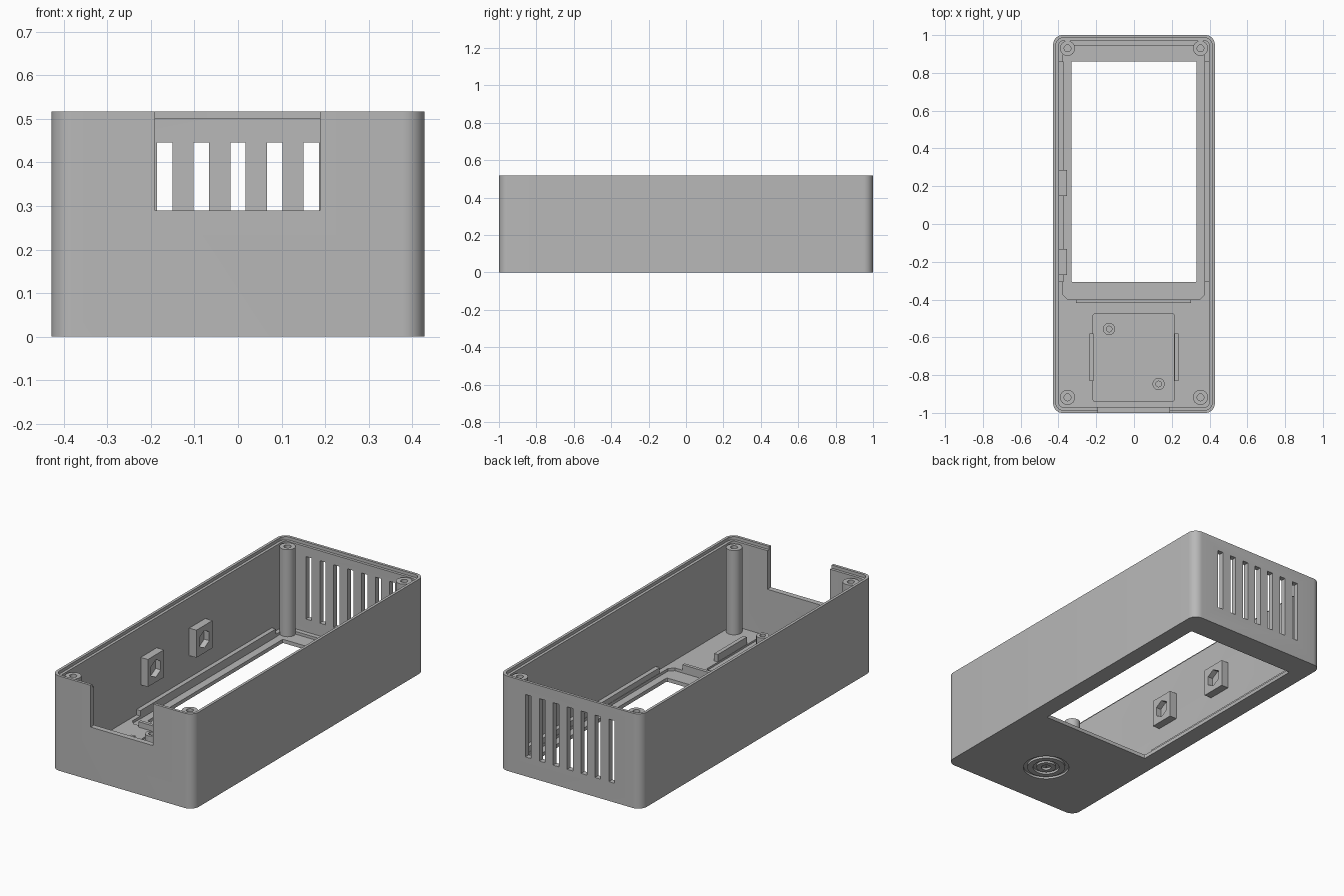
import bpy, bmesh
from math import sin, cos, pi, radians
from mathutils import Matrix

if "Cube" in bpy.data.objects:
    bpy.data.objects.remove(bpy.data.objects["Cube"], do_unlink=True)

HX, HY, HZ = 0.428, 1.0, 0.517
WALL, LIP, FLOOR = 0.03, 0.015, 0.035

# One plain grey plastic
grey = bpy.data.materials.new("grey_plastic")
grey.use_nodes = True
colour = (0.48, 0.48, 0.48, 1)
grey.diffuse_color = colour
grey.node_tree.nodes["Principled BSDF"].inputs["Base Color"].default_value = colour


def finish(name, bm):
    bmesh.ops.recalc_face_normals(bm, faces=bm.faces)
    mesh = bpy.data.meshes.new(name)
    bm.to_mesh(mesh)
    bm.free()
    mesh.materials.append(grey)
    obj = bpy.data.objects.new(name, mesh)
    bpy.context.collection.objects.link(obj)
    return obj


def prism(name, outline, z0, z1, matrix=None):
    """Extrude a 2D outline upwards."""
    bm = bmesh.new()
    face = bm.faces.new([bm.verts.new((x, y, z0)) for x, y in outline])
    top = bmesh.ops.extrude_face_region(bm, geom=[face])["geom"]
    verts = [v for v in top if isinstance(v, bmesh.types.BMVert)]
    bmesh.ops.translate(bm, verts=verts, vec=(0, 0, z1 - z0))
    if matrix:
        bm.transform(matrix)
    return finish(name, bm)


def rounded(x0, x1, y0, y1, r, steps=8):
    corners = [(x1 - r, y1 - r), (x0 + r, y1 - r), (x0 + r, y0 + r), (x1 - r, y0 + r)]
    return [(cx + r * cos((i + k / steps) * pi / 2), cy + r * sin((i + k / steps) * pi / 2))
            for i, (cx, cy) in enumerate(corners) for k in range(steps + 1)]


def box(name, x0, x1, y0, y1, z0, z1):
    return prism(name, [(x0, y0), (x1, y0), (x1, y1), (x0, y1)], z0, z1)


def ngon(r, n):
    return [(r * cos(2 * pi * i / n), r * sin(2 * pi * i / n)) for i in range(n)]


def lathe(name, profile, x, y, steps=32):
    """Spin a closed radius/height profile about a vertical axis."""
    bm = bmesh.new()
    verts = [bm.verts.new((r, 0, z)) for r, z in profile]
    edges = [bm.edges.new((a, b)) for a, b in zip(verts, verts[1:] + verts[:1])]
    bmesh.ops.spin(bm, geom=verts + edges, cent=(0, 0, 0), axis=(0, 0, 1),
                   angle=2 * pi, steps=steps, use_merge=True)
    bmesh.ops.remove_doubles(bm, verts=bm.verts, dist=1e-5)
    bmesh.ops.translate(bm, verts=bm.verts, vec=(x, y, 0))
    return finish(name, bm)


def tube(name, x, y, r, hole, z0, z1, depth):
    return lathe(name, [(r, z0), (r, z1), (hole, z1), (hole, z1 - depth),
                        (0.001, z1 - depth), (0.001, z0)], x, y)


def cut(obj, cutters):
    for c in cutters:
        c.hide_render = True
        mod = obj.modifiers.new("cut", "BOOLEAN")
        mod.operation, mod.solver, mod.object = "DIFFERENCE", "EXACT", c
    graph = bpy.context.evaluated_depsgraph_get()
    mesh = bpy.data.meshes.new_from_object(obj.evaluated_get(graph))
    obj.modifiers.clear()
    obj.data = mesh
    for c in cutters:
        bpy.data.objects.remove(c, do_unlink=True)


def inset(name, t, r, z0, z1):
    return prism(name, rounded(-HX + t, HX - t, -HY + t, HY - t, r), z0, z1)


def across(y, z):
    """Turn a prism's axis to x, at a given place on the side wall."""
    return Matrix.Translation((0, y, z)) @ Matrix.Rotation(pi / 2, 4, "Y")


# Open case with stepped rim, screen window, recesses and front notch
case = inset("case", 0, 0.05, 0, HZ)
cutters = [
    inset("cavity", WALL, 0.025, FLOOR, 0.7),
    inset("rim_step", LIP, 0.037, 0.5, 0.7),
    prism("screen_recess", rounded(-0.375, 0.372, -0.4, 0.945, 0.025, 1), 0.02, 0.1),
    prism("window", rounded(-0.332, 0.332, -0.308, 0.86, 0.008, 3), -0.1, 0.1),
    prism("speaker_pocket", rounded(-0.216, 0.212, -0.937, -0.477, 0.006, 3), 0.025, 0.1),
    box("front_notch", -0.19, 0.188, -1.1, -0.9, 0.289, 0.7),
]

# Back vents
for i in range(-3, 4):
    x = i * 0.084
    cutters.append(box("vent", x - 0.0175, x + 0.0175, 0.9, 1.1, 0.105, 0.446))

# Ring grooves under the speaker
for r0, r1 in ((0.001, 0.025), (0.05, 0.068), (0.098, 0.118)):
    cutters.append(lathe("groove", [(r0, -0.05), (r1, -0.05), (r1, 0.012), (r0, 0.012)],
                         0, -0.71, 48))

# Screw holes in the side wall
BOSS_Y, BOSS_Z = (0.217, -0.201), 0.26
for y in BOSS_Y:
    cutters.append(prism("hole", ngon(0.022, 24), -0.5, -0.38, across(y, BOSS_Z)))
cut(case, cutters)
parts = [case]

# Nut holders on the inside of that wall
for y in BOSS_Y:
    holder = box("nut_holder", -HX + WALL - 0.001, -0.355, y - 0.069, y + 0.069,
                 BOSS_Z - 0.075, BOSS_Z + 0.075)
    cut(holder, [prism("hex", ngon(0.048, 6), -0.385, -0.3, across(y, BOSS_Z)),
                 prism("hole", ngon(0.022, 24), -0.5, -0.3, across(y, BOSS_Z))])
    parts.append(holder)

# Corner posts
for x in (-0.352, 0.352):
    for y in (-0.918, 0.93):
        parts.append(tube("corner_post", x, y, 0.04, 0.018, 0.01, 0.495, 0.2))

# Speaker screw posts
for x, y in ((-0.132, -0.556), (0.13, -0.847)):
    parts.append(tube("speaker_post", x, y, 0.032, 0.015, 0.015, 0.1, 0.06))

# Rails beside the screen and the speaker
for s in (-1, 1):
    xs = sorted((s * 0.374, s * 0.4))
    parts.append(box("screen_rail", *xs, -0.307, 0.86, 0.015, 0.065))
    xs = sorted((s * 0.214, s * 0.236))
    parts.append(box("speaker_rail", *xs, -0.83, -0.58, 0.015, 0.075))
parts.append(box("cross_rail", -0.307, 0.302, -0.418, -0.4, 0.015, 0.065))

# Smooth the round surfaces, keep the edges crisp
bpy.ops.object.select_all(action="DESELECT")
for p in parts:
    p.select_set(True)
bpy.context.view_layer.objects.active = case
bpy.ops.object.shade_smooth_by_angle(angle=radians(30))
